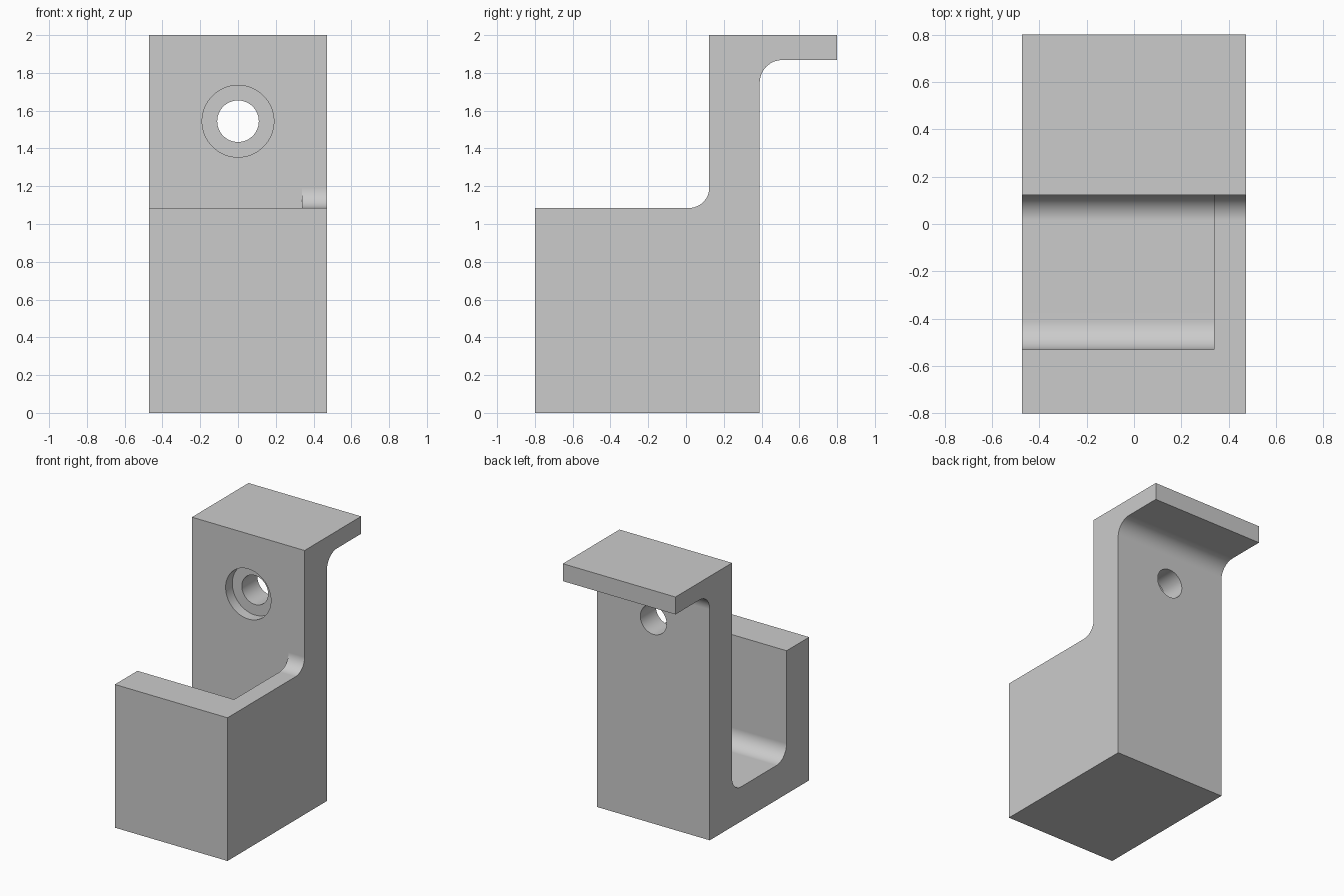
import bpy, bmesh, math
from mathutils import Matrix, Vector

cube = bpy.data.objects.get("Cube")
if cube:
    bpy.data.objects.remove(cube, do_unlink=True)

HALF_W, FRONT, BACK, TOP = 0.472, -0.8, 0.8, 2.0
WALL_F, WALL_B = 0.123, 0.39      # faces of the upright wall
SHELF, LEDGE = 1.085, 1.868       # block top, underside of the rear lip
FLOOR, POCKET_F, CHEEK = 0.262, -0.53, 0.338
HOLE_Z = 1.544

grey = bpy.data.materials.new("light grey")
grey.use_nodes = True
colour = (0.6, 0.6, 0.6, 1)
grey.diffuse_color = colour
grey.node_tree.nodes["Principled BSDF"].inputs["Base Color"].default_value = colour


def new_object(name, bm):
    bmesh.ops.recalc_face_normals(bm, faces=bm.faces)
    mesh = bpy.data.meshes.new(name)
    bm.to_mesh(mesh)
    bm.free()
    mesh.materials.append(grey)
    obj = bpy.data.objects.new(name, mesh)
    bpy.context.collection.objects.link(obj)
    return obj


def rounded(points, steps=12):
    """Expand (y, z, radius) corners of a right-angled profile into arcs."""
    out = []
    for i, (y, z, r) in enumerate(points):
        p = Vector((y, z))
        if not r:
            out.append(p)
            continue
        a = (Vector(points[i - 1][:2]) - p).normalized() * r
        b = (Vector(points[(i + 1) % len(points)][:2]) - p).normalized() * r
        for k in range(steps + 1):
            t = k / steps * math.pi / 2
            out.append(p + a + b - b * math.cos(t) - a * math.sin(t))
    return out


def extrude_profile(name, points, x0, x1):
    bm = bmesh.new()
    face = bm.faces.new([bm.verts.new((x0, y, z)) for y, z in rounded(points)])
    new = bmesh.ops.extrude_face_region(bm, geom=[face])["geom"]
    bmesh.ops.translate(bm, vec=(x1 - x0, 0, 0),
                        verts=[v for v in new if isinstance(v, bmesh.types.BMVert)])
    return new_object(name, bm)


def cylinder(name, radius, y0, y1):
    bm = bmesh.new()
    place = Matrix.Translation((0, (y0 + y1) / 2, HOLE_Z)) @ Matrix.Rotation(math.pi / 2, 4, 'X')
    bmesh.ops.create_cone(bm, cap_ends=True, segments=64, radius1=radius,
                          radius2=radius, depth=y1 - y0, matrix=place)
    return new_object(name, bm)


# Stepped body with upright wall and rear lip
body = extrude_profile("bracket_body", [
    (FRONT, 0, 0), (WALL_B, 0, 0), (WALL_B, LEDGE, 0.12), (BACK, LEDGE, 0),
    (BACK, TOP, 0), (WALL_F, TOP, 0), (WALL_F, SHELF, 0.107), (FRONT, SHELF, 0),
], -HALF_W, HALF_W)

# Pocket open at the top and one side, then the counterbored screw hole
cutters = [
    extrude_profile("pocket_cutter", [
        (POCKET_F, FLOOR, 0.12), (WALL_F, FLOOR, 0.107),
        (WALL_F, 1.3, 0), (POCKET_F, 1.3, 0)], -HALF_W - 0.1, CHEEK),
    cylinder("counterbore_cutter", 0.19, WALL_F - 0.1, WALL_F + 0.08),
    cylinder("screw_hole_cutter", 0.11, WALL_F - 0.1, WALL_B + 0.1),
]
bpy.context.view_layer.objects.active = body
for cutter in cutters:
    cutter.hide_render = True
    mod = body.modifiers.new(cutter.name, 'BOOLEAN')
    mod.operation, mod.solver, mod.object = 'DIFFERENCE', 'EXACT', cutter
    bpy.ops.object.modifier_apply(modifier=mod.name)
    bpy.data.objects.remove(cutter, do_unlink=True)

# Merge leftover coplanar pieces
bm = bmesh.new()
bm.from_mesh(body.data)
bmesh.ops.remove_doubles(bm, verts=bm.verts, dist=1e-5)
bmesh.ops.dissolve_limit(bm, angle_limit=math.radians(0.5), verts=bm.verts, edges=bm.edges)
bm.to_mesh(body.data)
bm.free()

# Smooth fillets and hole walls, with flat faces kept flat
for obj in bpy.context.selected_objects:
    obj.select_set(False)
body.select_set(True)
bpy.ops.object.shade_smooth_by_angle(angle=math.radians(30))
weighted = body.modifiers.new("flat_face_normals", 'WEIGHTED_NORMAL')
weighted.keep_sharp = True
